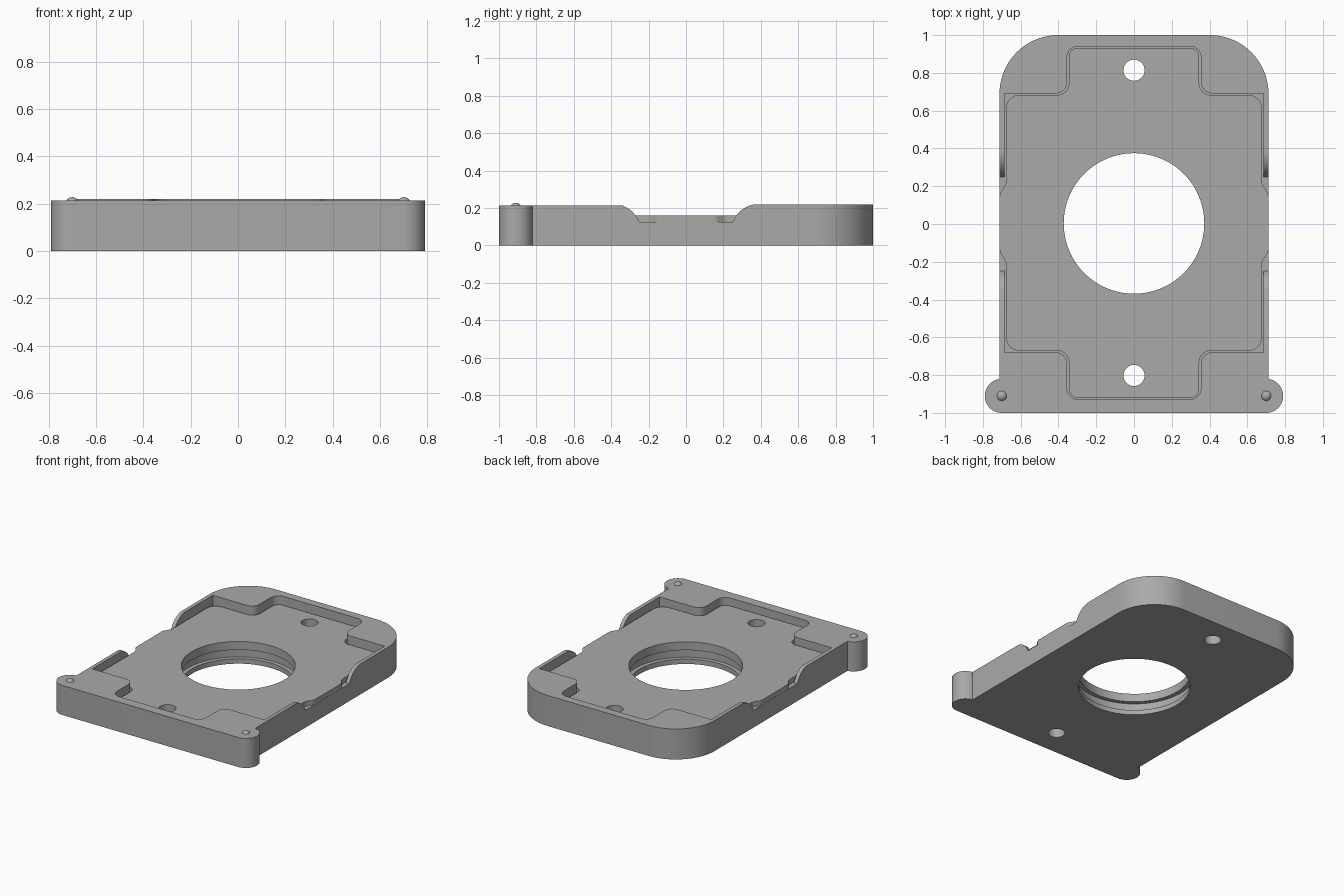
import bpy, bmesh, math
from mathutils import Vector, Matrix

if "Cube" in bpy.data.objects:
    bpy.data.objects.remove(bpy.data.objects["Cube"])

# Material
grey = bpy.data.materials.new("plain grey")
grey.use_nodes = True
COLOUR = (0.40, 0.40, 0.40, 1)
grey.diffuse_color = COLOUR
grey.node_tree.nodes["Principled BSDF"].inputs["Base Color"].default_value = COLOUR

MID = 0.006          # the pocket, plate and bores sit a little behind centre
FLOOR = 0.124        # pocket floor
PLATE_TOP = 0.16
BORE = 0.372


def rounded(corners, steps=12):
    """Turn (x, y, radius) corners into a filleted outline."""
    out = []
    for i, (x, y, r) in enumerate(corners):
        p = Vector((x, y))
        if r == 0:
            out.append(p)
            continue
        a = (Vector(corners[i - 1][:2]) - p).normalized()
        b = (Vector(corners[(i + 1) % len(corners)][:2]) - p).normalized()
        half = a.angle(b) / 2
        centre = p + (a + b).normalized() * (r / math.sin(half))
        start = p + a * (r / math.tan(half)) - centre
        end = p + b * (r / math.tan(half)) - centre
        sweep = math.atan2(start.x * end.y - start.y * end.x, start.dot(end))
        for k in range(steps + 1):
            out.append(centre + Matrix.Rotation(sweep * k / steps, 2) @ start)
    return out


def four_way(quarter):
    """Mirror the +x +y quarter of an outline into a full loop."""
    loop = []
    for sx, sy in ((1, 1), (-1, 1), (-1, -1), (1, -1)):
        part = quarter if sx * sy > 0 else quarter[::-1]
        loop += [(x * sx, y * sy + MID, r) for x, y, r in part]
    return loop


def make(name, bm):
    bmesh.ops.recalc_face_normals(bm, faces=bm.faces[:])
    mesh = bpy.data.meshes.new(name)
    bm.to_mesh(mesh)
    bm.free()
    mesh.materials.append(grey)
    ob = bpy.data.objects.new(name, mesh)
    bpy.context.collection.objects.link(ob)
    return ob


def prism(name, outline, low, high, along_x=False):
    """Extrude an outline along z, or along x for a (y, z) profile."""
    def place(p, h):
        return (h, p.x, p.y) if along_x else (p.x, p.y, h)
    bm = bmesh.new()
    face = bm.faces.new([bm.verts.new(place(p, low)) for p in outline])
    top = bmesh.ops.extrude_face_region(bm, geom=[face])["geom"]
    shift = Vector(place(Vector((0, 0)), high - low))
    bmesh.ops.translate(bm, vec=shift,
                        verts=[v for v in top if isinstance(v, bmesh.types.BMVert)])
    return make(name, bm)


def disc(name, x, y, r, low, high, sides=64):
    ring = [Vector((x + r * math.cos(math.tau * i / sides),
                    y + r * math.sin(math.tau * i / sides))) for i in range(sides)]
    return prism(name, ring, low, high)


def combine(ob, tools, operation="DIFFERENCE"):
    """Boolean the tools into the object and discard them."""
    for tool in tools:
        mod = ob.modifiers.new("boolean", "BOOLEAN")
        mod.operation = operation
        mod.solver = "EXACT"
        mod.object = tool
        bpy.context.view_layer.update()
        graph = bpy.context.evaluated_depsgraph_get()
        mesh = bpy.data.meshes.new_from_object(ob.evaluated_get(graph))
        ob.modifiers.clear()
        ob.data = mesh
        bpy.data.objects.remove(tool)


def bores():
    return [disc("bore", 0, MID - 0.003, BORE, -0.1, 0.3, 96)] + [
        disc("screw_hole", 0, MID + s * 0.808, 0.056, -0.1, 0.3, 32) for s in (1, -1)]


def block(name, x, y0, y1, z0, z1):
    return prism(name, rounded([(-x, y0, 0), (x, y0, 0), (x, y1, 0), (-x, y1, 0)]), z0, z1)


# Housing: round-cornered tray with two ears at the front
housing = prism("housing", rounded([
    (0.70, -1, 0), (0.712, -0.9, 0), (0.712, 1, 0.31),
    (-0.712, 1, 0.31), (-0.712, -0.9, 0), (-0.70, -1, 0)], 20), 0, 0.22)
combine(housing, [disc("ear", s * 0.70, -0.91, 0.09, 0, 0.22) for s in (1, -1)], "UNION")

# Cross-shaped pocket, side notches, lower front rim, bores and bore groove
pocket = prism("pocket", rounded(four_way([
    (0.685, 0.685, 0), (0.355, 0.685, 0.06), (0.355, 0.935, 0.06)])), FLOOR, 0.4)
half_notch = [(0.25, 0.125, 0), (0.30, 0.2202, 0.14), (0.5, 0.2202, 0), (0.5, 0.4, 0)]
notch = prism("notch", rounded(half_notch + [(-y, z, r) for y, z, r in half_notch[::-1]]),
              -0.9, 0.9, along_x=True)
front_rim = block("front_rim", 1, -1.2, 0, 0.213, 0.5)
groove = disc("groove", 0, MID - 0.003, BORE + 0.03, 0.035, 0.10, 96)
combine(housing, [pocket, notch, front_rim] + bores() + [groove])

# Cover plate lying in the pocket, flared out through the side notches
cover_plate = prism("cover_plate", rounded(four_way([
    (0.711, 0.155, 0.05), (0.677, 0.205, 0.05), (0.677, 0.677, 0.07),
    (0.345, 0.677, 0.06), (0.345, 0.927, 0.05)])), FLOOR - 0.01, PLATE_TOP)
combine(cover_plate, bores())

# Small domed pins on the ears
pins = []
for side, s in (("left", 1), ("right", -1)):
    bm = bmesh.new()
    bmesh.ops.create_uvsphere(bm, u_segments=24, v_segments=12, radius=0.03,
                              matrix=Matrix.Translation((s * 0.70, -0.91, 0.198)))
    pins.append(make(side + "_pin", bm))

# Smooth shading with crisp edges
bpy.ops.object.select_all(action="DESELECT")
for ob in [housing, cover_plate] + pins:
    ob.select_set(True)
bpy.context.view_layer.objects.active = housing
bpy.ops.object.shade_smooth_by_angle(angle=math.radians(30))
